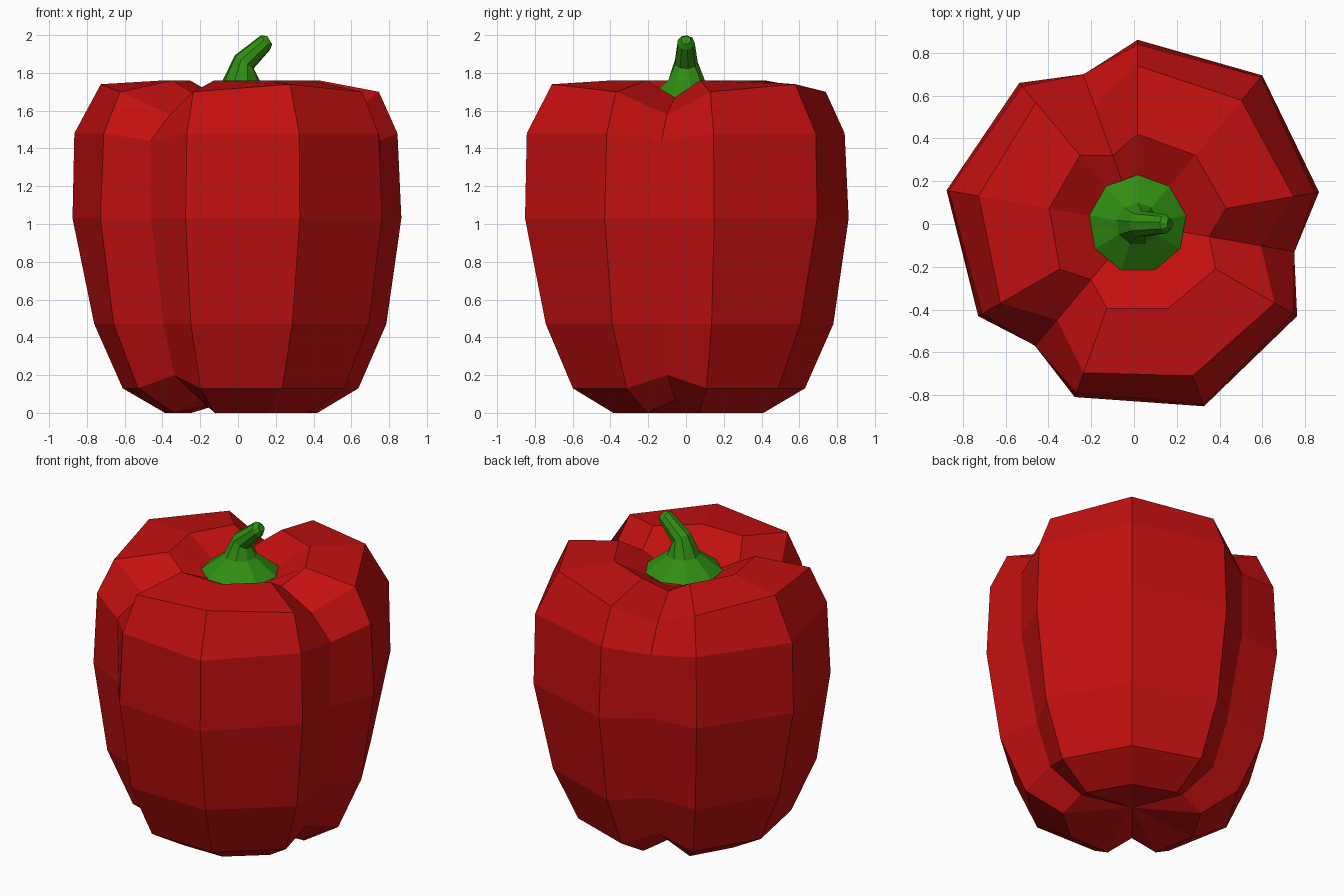
import bpy, bmesh
from math import sin, cos, radians
from mathutils import Vector

if "Cube" in bpy.data.objects:
    bpy.data.objects.remove(bpy.data.objects["Cube"])

CX = 0.017  # shared vertical axis of fruit and stem


def material(name, rgb):
    m = bpy.data.materials.new(name)
    m.diffuse_color = (*rgb, 1)
    m.use_nodes = True
    m.node_tree.nodes["Principled BSDF"].inputs["Base Color"].default_value = m.diffuse_color
    return m


def loft(name, rings, mat, cap_start=None, cap_end=None):
    """Skin a list of closed rings; caps are a fan to a point, or a flat face."""
    bm = bmesh.new()
    loops = [[bm.verts.new(p) for p in ring] for ring in rings]
    n = len(rings[0])
    for a, b in zip(loops, loops[1:]):
        for i in range(n):
            j = (i + 1) % n
            bm.faces.new((a[i], a[j], b[j], b[i]))
    for loop, tip in ((loops[0], cap_start), (loops[-1], cap_end)):
        if tip is None:
            bm.faces.new(loop)
        else:
            c = bm.verts.new(tip)
            for i in range(n):
                bm.faces.new((loop[i], loop[(i + 1) % n], c))
    bmesh.ops.recalc_face_normals(bm, faces=bm.faces)
    me = bpy.data.meshes.new(name)
    bm.to_mesh(me)
    bm.free()
    me.materials.append(mat)
    ob = bpy.data.objects.new(name, me)
    bpy.context.collection.objects.link(ob)
    return ob


red = material("pepper red", (0.55, 0.005, 0.005))
green = material("stem green", (0.03, 0.27, 0.006))

# Fruit: three lobes; each level gives (radius, z) for lobe side, lobe middle, groove
levels = [
    ((0.41, 0.00), (0.41, 0.00), (0.34, 0.07)),
    ((0.63, 0.13), (0.637, 0.13), (0.55, 0.20)),
    ((0.78, 0.47), (0.79, 0.47), (0.64, 0.47)),
    ((0.861, 1.03), (0.907, 1.03), (0.743, 1.03)),
    ((0.84, 1.48), (0.897, 1.48), (0.745, 1.44)),
    ((0.74, 1.70), (0.755, 1.74), (0.585, 1.58)),
    ((0.42, 1.76), (0.42, 1.76), (0.34, 1.67)),
    ((0.20, 1.64), (0.20, 1.64), (0.16, 1.62)),
]


def lobed_ring(side, middle, groove):
    pts = []
    for k in range(3):
        for deg, (r, z) in ((90, side), (50, middle), (10, side), (-10, groove)):
            a = radians(deg - 120 * k)
            pts.append((CX + r * cos(a), r * sin(a), z))
    return pts


loft("fruit", [lobed_ring(*lv) for lv in levels], red, (CX, 0, 0.08), (CX, 0, 1.62))


# Stem: nine-sided cap flaring over the fruit, then a bent stalk
def tilted_ring(x, z, r, tilt):
    t = radians(tilt)
    u, v = Vector((cos(t), 0, -sin(t))), Vector((0, 1, 0))
    return [Vector((x, 0, z)) + r * (u * cos(a) + v * sin(a))
            for a in (radians(90 + 40 * i) for i in range(9))]


stem_sections = [
    (CX, 1.66, 0.23, 0),
    (CX, 1.76, 0.10, 0),
    (0.033, 1.858, 0.062, 35),
    (0.145, 1.96, 0.046, 58),
    (0.168, 1.973, 0.026, 60),
]
loft("stem", [tilted_ring(*s) for s in stem_sections], green)
